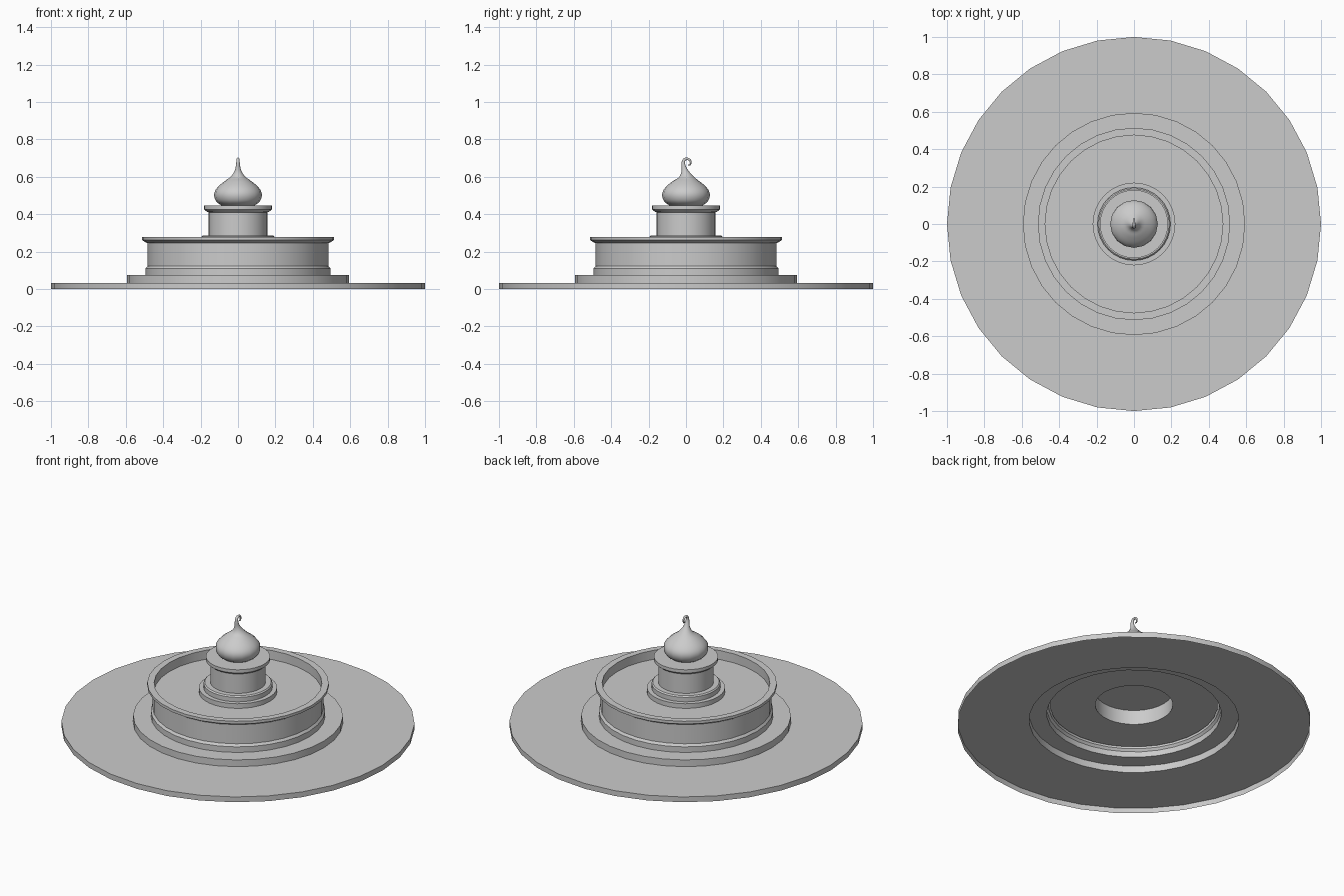
import bpy, math

if "Cube" in bpy.data.objects:
    bpy.data.objects.remove(bpy.data.objects["Cube"])

SIDES = 32


def lathe(name, profile):
    """Revolve (radius, z) points around z; radius 0 closes with a disc."""
    verts, faces, rings = [], [], []
    for r, z in profile:
        if r == 0:
            rings.append([len(verts)] * SIDES)
            verts.append((0, 0, z))
        else:
            rings.append(list(range(len(verts), len(verts) + SIDES)))
            for i in range(SIDES):
                a = 2 * math.pi * i / SIDES
                verts.append((r * math.cos(a), r * math.sin(a), z))
    for low, high in zip(rings, rings[1:]):
        if high[0] == high[1]:
            faces.append(low)
            continue
        for i in range(SIDES):
            j = (i + 1) % SIDES
            faces.append((low[i], low[j], high[j], high[i]))
    mesh = bpy.data.meshes.new(name)
    mesh.from_pydata(verts, [], faces)
    return add(name, mesh)


def add(name, data):
    obj = bpy.data.objects.new(name, data)
    bpy.context.collection.objects.link(obj)
    bpy.ops.object.select_all(action='DESELECT')
    obj.select_set(True)
    bpy.context.view_layer.objects.active = obj
    return obj


def smooth():
    bpy.ops.object.shade_smooth_by_angle(angle=math.radians(25))


# Round paving and step, open underneath
lathe("paving_steps", [(1, 0), (1, .033), (.594, .033), (.594, .075), (.494, .075)])
smooth()

# Basin: foot moulding, wall, flared lip, inner wall and floor
lathe("basin", [(.494, .075), (.494, .11), (.483, .124), (.483, .245), (.49, .247),
                (.514, .262), (.514, .279), (.475, .279), (.475, .132), (.22, .132)])
smooth()

# Water disc, running through the hollow pedestal
lathe("water", [(.475, .223), (0, .223)])

# Pedestal with stepped foot and flared cap
lathe("pedestal", [(.221, .132), (.221, .252), (.195, .252), (.195, .28), (.188, .287),
                   (.157, .287), (.157, .41), (.165, .412), (.182, .426),
                   (.182, .446), (0, .446)])
smooth()

# Onion-shaped finial with its curled tip: (y, z, radius) along a path
path = [(0, .445, .085), (0, .458, .108), (0, .475, .122), (0, .5, .129), (0, .525, .124),
        (0, .55, .105), (0, .575, .074), (0, .595, .044), (-.003, .615, .026),
        (-.009, .64, .014), (-.016, .668, .010), (-.012, .692, .008), (.004, .697, .007),
        (.02, .692, .006), (.027, .675, .005), (.02, .66, .004), (.01, .664, .002)]
curve = bpy.data.curves.new("finial", 'CURVE')
curve.dimensions = '3D'
curve.twist_mode = 'MINIMUM'
curve.bevel_depth = 1.0
curve.bevel_resolution = 6
curve.use_fill_caps = True
spline = curve.splines.new('NURBS')
spline.points.add(len(path) - 1)
for p, (y, z, r) in zip(spline.points, path):
    p.co = (0, y, z, 1)
    p.radius = r
spline.order_u = 3
spline.use_endpoint_u = True
spline.resolution_u = 3
add("finial", curve)
bpy.ops.object.convert(target='MESH')
smooth()
